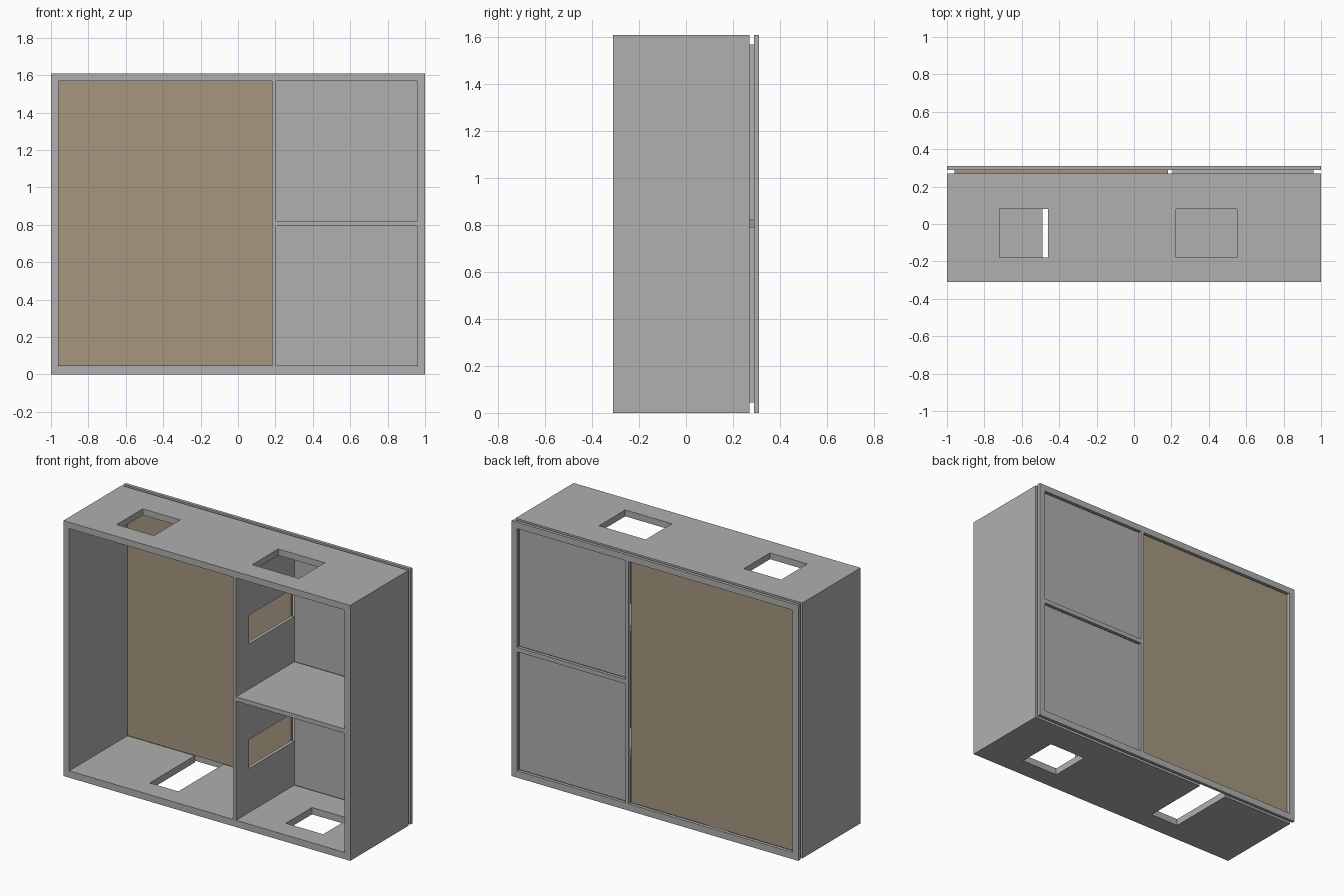
import bpy
import bmesh
from mathutils import Vector

cube = bpy.data.objects.get("Cube")
if cube:
    bpy.data.objects.remove(cube, do_unlink=True)


def material(name, rgb):
    m = bpy.data.materials.new(name)
    m.use_nodes = True
    colour = (*rgb, 1.0)
    m.diffuse_color = colour
    m.node_tree.nodes["Principled BSDF"].inputs["Base Color"].default_value = colour
    return m


GREY = material("light_grey", (0.44, 0.43, 0.43))
TAN = material("tan", (0.38, 0.31, 0.215))


def slab(name, axis, depth, us, vs, holes=(), mat=GREY):
    """Board across one axis (0=x, 1=y, 2=z) with rectangular (u0, u1, v0, v1) cut-outs."""
    ua, va = [a for a in range(3) if a != axis]
    ucuts = sorted({*us, *(h[i] for h in holes for i in (0, 1))})
    vcuts = sorted({*vs, *(h[i] for h in holes for i in (2, 3))})
    bm = bmesh.new()

    def vert(u, v):
        p = Vector()
        p[axis], p[ua], p[va] = depth[0], u, v
        return bm.verts.new(p)

    grid = [[vert(u, v) for v in vcuts] for u in ucuts]
    for i in range(len(ucuts) - 1):
        for j in range(len(vcuts) - 1):
            u = (ucuts[i] + ucuts[i + 1]) / 2
            v = (vcuts[j] + vcuts[j + 1]) / 2
            if not any(h[0] < u < h[1] and h[2] < v < h[3] for h in holes):
                bm.faces.new((grid[i][j], grid[i + 1][j], grid[i + 1][j + 1], grid[i][j + 1]))
    loose = [v for v in bm.verts if not v.link_faces]
    bmesh.ops.delete(bm, geom=loose, context='VERTS')
    ext = bmesh.ops.extrude_face_region(bm, geom=bm.faces[:])
    move = Vector()
    move[axis] = depth[1] - depth[0]
    bmesh.ops.translate(bm, vec=move, verts=[g for g in ext["geom"] if isinstance(g, bmesh.types.BMVert)])
    bmesh.ops.recalc_face_normals(bm, faces=bm.faces[:])
    me = bpy.data.meshes.new(name)
    bm.to_mesh(me)
    bm.free()
    me.materials.append(mat)
    ob = bpy.data.objects.new(name, me)
    bpy.context.collection.objects.link(ob)
    return ob


# Main dimensions
W, H = 1.0, 1.61
FRONT, BACK, PANEL, REAR = -0.31, 0.27, 0.29, 0.31
IN_X, LOW, TOP = 0.96, 0.043, 1.57
DIV = (0.183, 0.204)
SHELF = (0.793, 0.821)
CUT_Y = (-0.18, 0.08)
DEPTH = (FRONT, BACK)

# Cabinet shell
for side, s in (("right", -1), ("left", 1)):
    slab(side + "_wall", 0, sorted((s * IN_X, s * W)), DEPTH, (0, H))
slab("top_board", 2, (TOP, H), (-IN_X, IN_X), DEPTH,
     [(-0.72, -0.46, *CUT_Y), (0.225, 0.55, *CUT_Y)])
slab("bottom_board", 2, (0, LOW), (-IN_X, IN_X), DEPTH,
     [(-0.49, -0.29, CUT_Y[0], BACK), (0.46, 0.72, *CUT_Y)])

# Upright divider with notches open to the back, and the shelf
slab("divider", 0, DIV, DEPTH, (LOW, TOP),
     [(CUT_Y[0], BACK, 0.32, 0.502), (CUT_Y[0], BACK, 1.105, 1.287)])
slab("shelf", 2, SHELF, (DIV[1], IN_X), DEPTH)

# Back panels and the rear frame that holds them
bays = {
    "large_back_panel": ((-IN_X, DIV[0], LOW, TOP), TAN),
    "lower_back_panel": ((DIV[1], IN_X, LOW, SHELF[0]), GREY),
    "upper_back_panel": ((DIV[1], IN_X, SHELF[1], TOP), GREY),
}
gap = 0.001
for name, ((x0, x1, z0, z1), mat) in bays.items():
    slab(name, 1, (BACK, PANEL), (x0 + gap, x1 - gap), (z0 + gap, z1 - gap), mat=mat)
slab("rear_frame", 1, (PANEL, REAR), (-W, W), (0, H), [b[0] for b in bays.values()])
